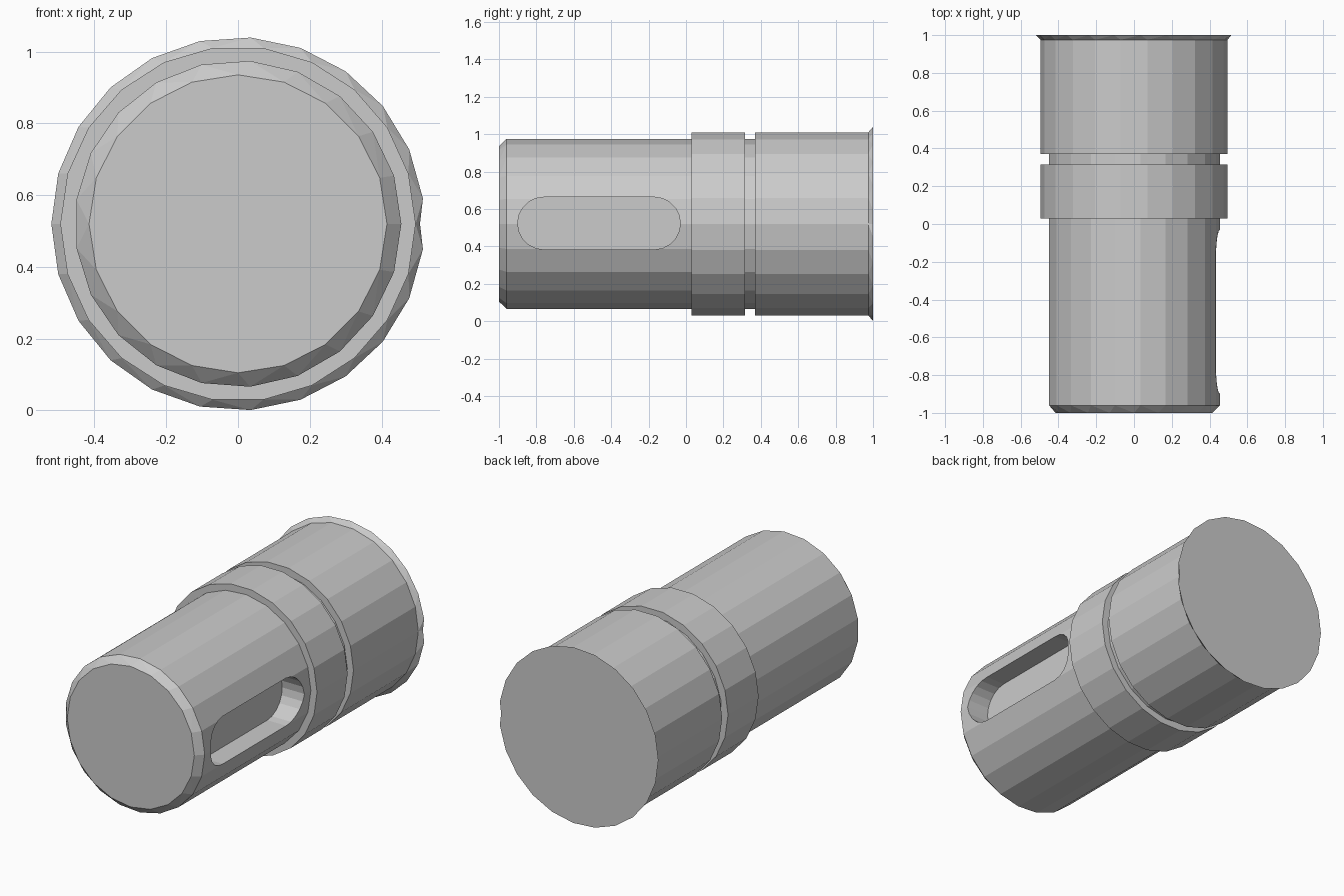
import bpy
import bmesh
from math import cos, sin, pi, tau

default = bpy.data.objects.get("Cube")
if default:
    bpy.data.objects.remove(default, do_unlink=True)

AXIS_Z = 0.52


def new_object(name, bm):
    bmesh.ops.recalc_face_normals(bm, faces=bm.faces)
    mesh = bpy.data.meshes.new(name)
    bm.to_mesh(mesh)
    bm.free()
    obj = bpy.data.objects.new(name, mesh)
    bpy.context.collection.objects.link(obj)
    return obj


def even(sides):
    return [tau * i / sides for i in range(sides)]


def add_ring(bm, y, radius, angles):
    verts = [bm.verts.new((radius * cos(a), y, AXIS_Z + radius * sin(a))) for a in angles]
    return verts, angles


def bridge(bm, ring_a, ring_b):
    """Skin two rings, walking round both by angle when their counts differ."""
    (va, aa), (vb, ab) = ring_a, ring_b
    na, nb = len(va), len(vb)
    if na == nb:
        for i in range(na):
            j = (i + 1) % na
            bm.faces.new((va[i], va[j], vb[j], vb[i]))
        return
    aa, ab = aa + [tau], ab + [tau]
    i = j = 0
    while i < na or j < nb:
        if j == nb or (i < na and aa[i + 1] <= ab[j + 1]):
            bm.faces.new((va[i], va[(i + 1) % na], vb[j % nb]))
            i += 1
        else:
            bm.faces.new((va[i % na], vb[(j + 1) % nb], vb[j]))
            j += 1


# Stepped shaft: chamfered nose, shaft, collar, groove, rear barrel, flared rim
nose, slim, wide = even(20), even(21), even(22)
rim = [0.0] + [a + pi / 23 for a in even(23)]
stations = [
    (-1.0, 0.415, nose), (-0.96, 0.455, slim),
    (0.03, 0.455, slim), (0.03, 0.495, wide),
    (0.315, 0.495, wide), (0.315, 0.455, slim),
    (0.37, 0.455, slim), (0.37, 0.495, wide),
    (0.975, 0.495, wide), (1.0, 0.52, rim),
]
bm = bmesh.new()
rings = [add_ring(bm, *s) for s in stations]
rings[-1][0][0].co.x = 0.507  # small nick in the rim
for a, b in zip(rings, rings[1:]):
    bridge(bm, a, b)
bm.faces.new(rings[0][0])
bm.faces.new(rings[-1][0])
shaft = new_object("stepped_shaft", bm)

# Round-ended keyway cutter on the left side
bm = bmesh.new()
half, radius, mid_y, steps = 0.295, 0.14, -0.465, 10
outline = []
for end in (0, 1):
    for k in range(steps + 1):
        a = pi * (end + k / steps)
        y = mid_y + (half if end == 0 else -half) + radius * sin(a)
        outline.append(bm.verts.new((0.31, y, AXIS_Z + 0.003 + radius * cos(a))))
floor = bm.faces.new(outline)
grown = bmesh.ops.extrude_face_region(bm, geom=[floor])
bmesh.ops.translate(bm, vec=(0.4, 0, 0),
                    verts=[g for g in grown["geom"] if isinstance(g, bmesh.types.BMVert)])
cutter = new_object("keyway_cutter", bm)
cutter.hide_render = True

# Cut the keyway and drop the cutter
cut = shaft.modifiers.new("keyway", 'BOOLEAN')
cut.operation = 'DIFFERENCE'
cut.solver = 'EXACT'
cut.object = cutter
bpy.context.view_layer.objects.active = shaft
shaft.select_set(True)
bpy.ops.object.modifier_apply(modifier=cut.name)
bpy.data.objects.remove(cutter, do_unlink=True)
